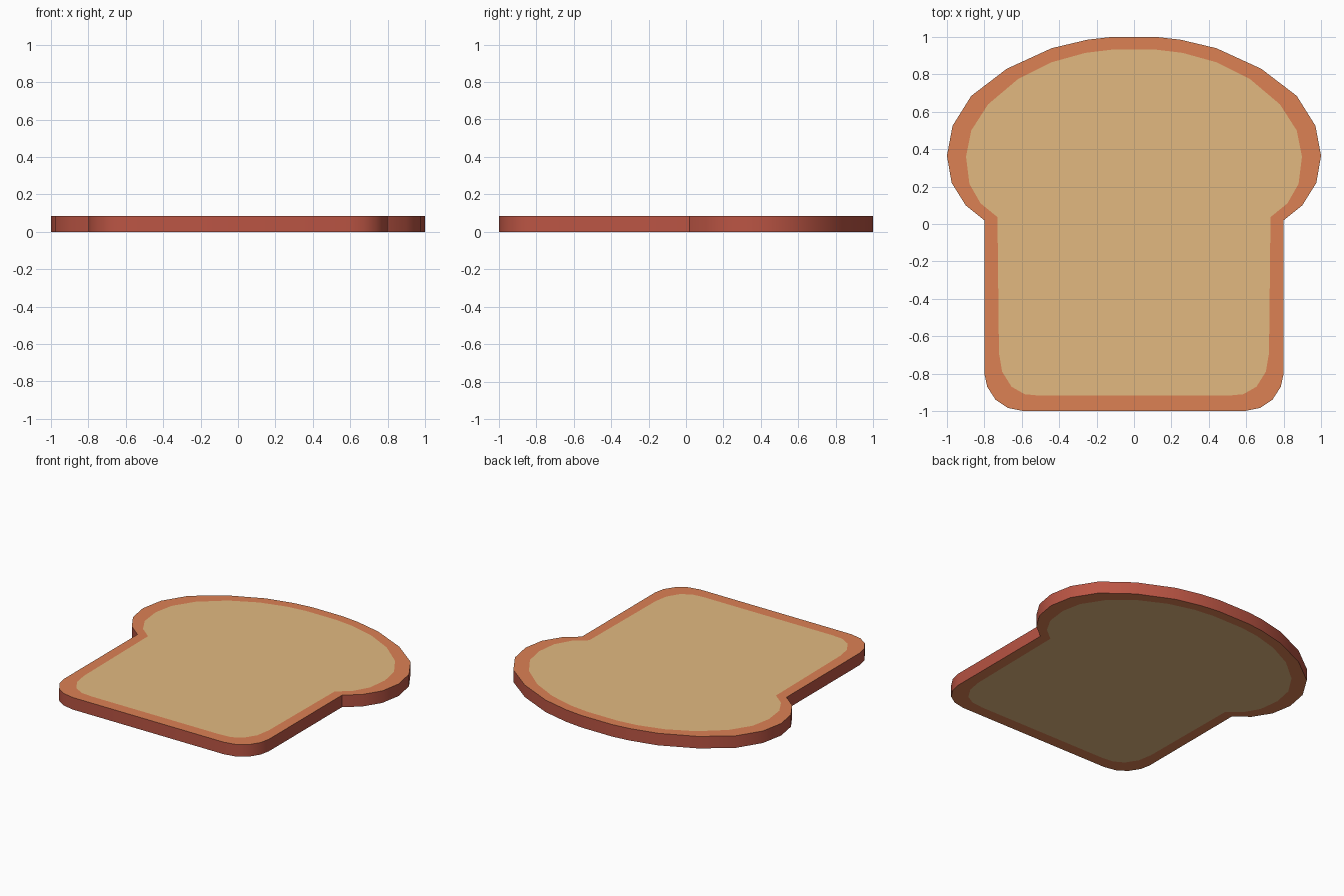
import bpy, bmesh, math

if "Cube" in bpy.data.objects:
    bpy.data.objects.remove(bpy.data.objects["Cube"])

THICK = 0.085


def material(name, rgb):
    # sRGB 0-255 to linear
    m = bpy.data.materials.new(name)
    lin = [((c / 255 + 0.055) / 1.055) ** 2.4 for c in rgb]
    m.diffuse_color = (*lin, 1)
    m.use_nodes = True
    m.node_tree.nodes["Principled BSDF"].inputs["Base Color"].default_value = m.diffuse_color
    return m


def mirrored(half):
    # right half, top to bottom, then left half back up
    return half + [(-x, y) for x, y in reversed(half)]


# right halves of the outer crust edge and the crumb edge
outer = mirrored([(.12, 1), (.25, .985), (.44, .94), (.68, .83), (.87, .685),
                  (.97, .525), (1, .365), (.975, .22), (.90, .10), (.80, .02),
                  (.80, -.80), (.785, -.87), (.74, -.94), (.675, -.983), (.59, -1)])
inner = mirrored([(.12, .932), (.26, .915), (.44, .865), (.62, .775), (.78, .64),
                  (.87, .50), (.898, .36), (.88, .215), (.82, .11), (.73, .037),
                  (.722, -.69), (.705, -.79), (.655, -.87), (.585, -.91), (.50, -.918)])

bm = bmesh.new()
n = len(outer)


def ring(points, z):
    return [bm.verts.new((x, y, z)) for x, y in points]


def band(a, b, mat):
    for i in range(n):
        j = (i + 1) % n
        bm.faces.new((a[i], a[j], b[j], b[i])).material_index = mat


# top and bottom crumb faces with crust borders, joined by the side crust
ot, it = ring(outer, THICK), ring(inner, THICK)
ob, ib = ring(outer, 0), ring(inner, 0)
band(ot, it, 1)
band(ob, ib, 1)
band(ot, ob, 2)
bm.faces.new(it).material_index = 0
bm.faces.new(ib).material_index = 0
bmesh.ops.recalc_face_normals(bm, faces=bm.faces[:])
crumbs = [f for f in bm.faces if len(f.verts) > 4]
bmesh.ops.triangulate(bm, faces=crumbs)

mesh = bpy.data.meshes.new("bread_slice")
bm.to_mesh(mesh)
bm.free()
for name, rgb in (("crumb", (226, 185, 128)),
                  ("light crust", (220, 129, 84)),
                  ("dark crust", (187, 85, 68))):
    mesh.materials.append(material(name, rgb))

slice_obj = bpy.data.objects.new("bread_slice", mesh)
bpy.context.collection.objects.link(slice_obj)
bpy.context.view_layer.objects.active = slice_obj
slice_obj.select_set(True)
bpy.ops.object.shade_smooth_by_angle(angle=math.radians(35))
